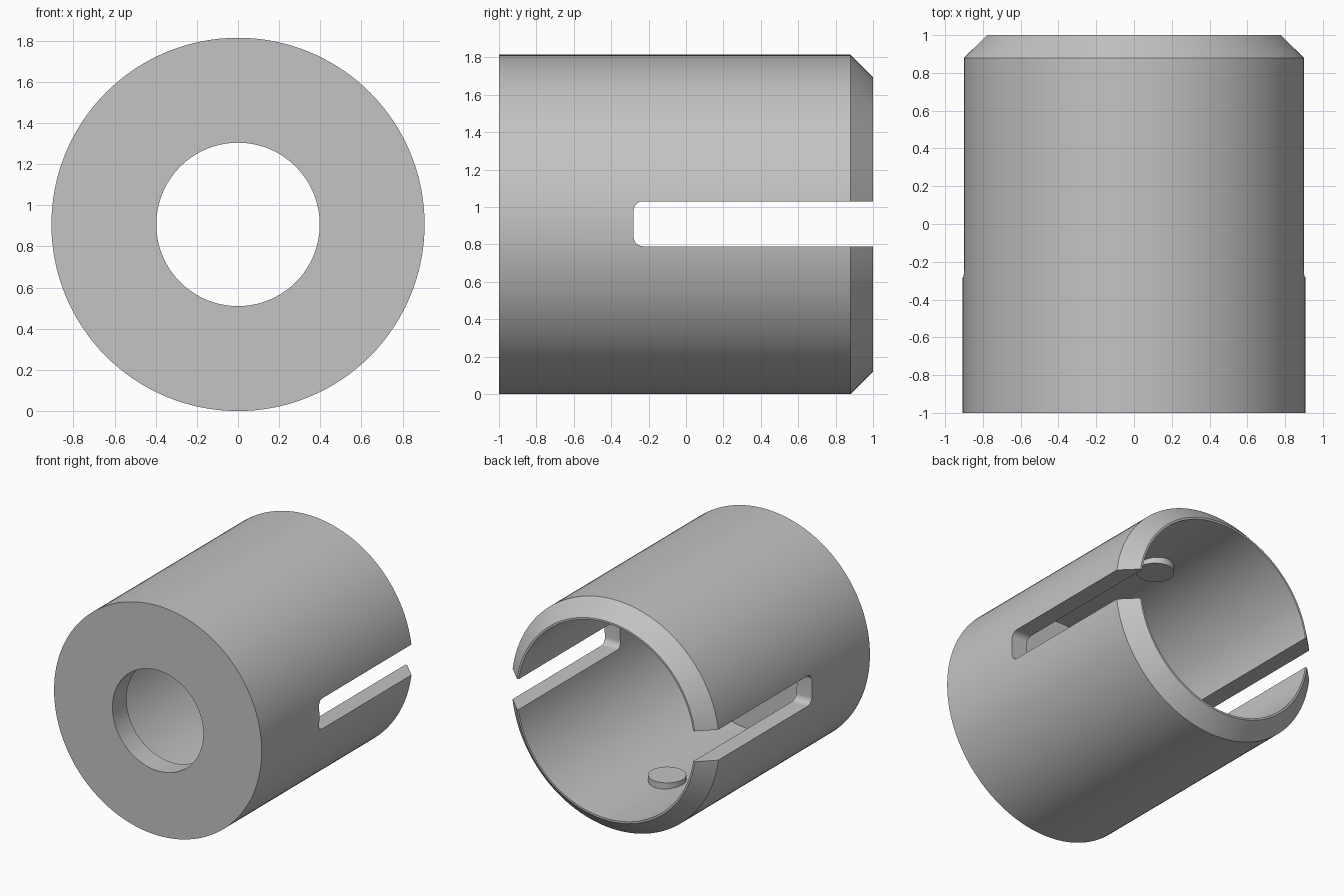
import bpy, bmesh, math
from mathutils import Matrix, Vector

cube = bpy.data.objects.get("Cube")
if cube:
    bpy.data.objects.remove(cube, do_unlink=True)

AXIS_Z = 0.907
OUTER, BORE, HOLE = 0.907, 0.772, 0.397
SEGMENTS = 128

grey = bpy.data.materials.new("plain_grey")
grey.use_nodes = True
colour = (0.55, 0.55, 0.55, 1)
grey.diffuse_color = colour
grey.node_tree.nodes["Principled BSDF"].inputs["Base Color"].default_value = colour


def make_object(name, bm):
    bmesh.ops.recalc_face_normals(bm, faces=bm.faces)
    mesh = bpy.data.meshes.new(name)
    bm.to_mesh(mesh)
    bm.free()
    mesh.materials.append(grey)
    obj = bpy.data.objects.new(name, mesh)
    bpy.context.collection.objects.link(obj)
    return obj


def activate(obj):
    bpy.ops.object.select_all(action='DESELECT')
    obj.select_set(True)
    bpy.context.view_layer.objects.active = obj


# Sleeve: closed (radius, y) profile turned about the y axis
profile = [(HOLE, -1), (OUTER, -1), (OUTER, 0.88), (0.787, 1),
           (BORE, 1), (BORE, -0.825), (HOLE, -0.825)]
bm = bmesh.new()
verts = [bm.verts.new((r, y, AXIS_Z)) for r, y in profile]
edges = [bm.edges.new((v, verts[(i + 1) % len(verts)])) for i, v in enumerate(verts)]
bmesh.ops.spin(bm, geom=verts + edges, cent=(0, 0, AXIS_Z), axis=(0, 1, 0),
               angle=math.tau, steps=SEGMENTS, use_merge=True)
bmesh.ops.remove_doubles(bm, verts=bm.verts, dist=1e-5)
sleeve = make_object("sleeve", bm)

# Slot cutter: bar across the sleeve with rounded corners
bm = bmesh.new()
bmesh.ops.create_cube(bm, size=1, matrix=Matrix.Translation((0, 0.46, AXIS_Z + 0.003))
                      @ Matrix.Diagonal((3, 1.48, 0.24, 1)))
long_edges = [e for e in bm.edges
              if abs((e.verts[0].co - e.verts[1].co).x) > 1]
bmesh.ops.bevel(bm, geom=long_edges, offset=0.05, segments=8, profile=0.5,
                affect='EDGES')
cutter = make_object("slot_cutter", bm)
cutter.hide_render = True

cut = sleeve.modifiers.new("slots", 'BOOLEAN')
cut.operation = 'DIFFERENCE'
cut.solver = 'EXACT'
cut.object = cutter
activate(sleeve)
bpy.ops.object.modifier_apply(modifier=cut.name)
bpy.data.objects.remove(cutter, do_unlink=True)
bpy.ops.object.shade_smooth_by_angle(angle=math.radians(30))

# Round flat-ended studs on the top and bottom of the bore
for name, side in (("top_stud", 1), ("bottom_stud", -1)):
    bm = bmesh.new()
    bmesh.ops.create_cone(bm, cap_ends=True, segments=48, radius1=0.137,
                          radius2=0.137, depth=0.12,
                          matrix=Matrix.Translation((0, 0.235, AXIS_Z + side * 0.78)))
    stud = make_object(name, bm)
    activate(stud)
    bpy.ops.object.shade_smooth_by_angle(angle=math.radians(30))
